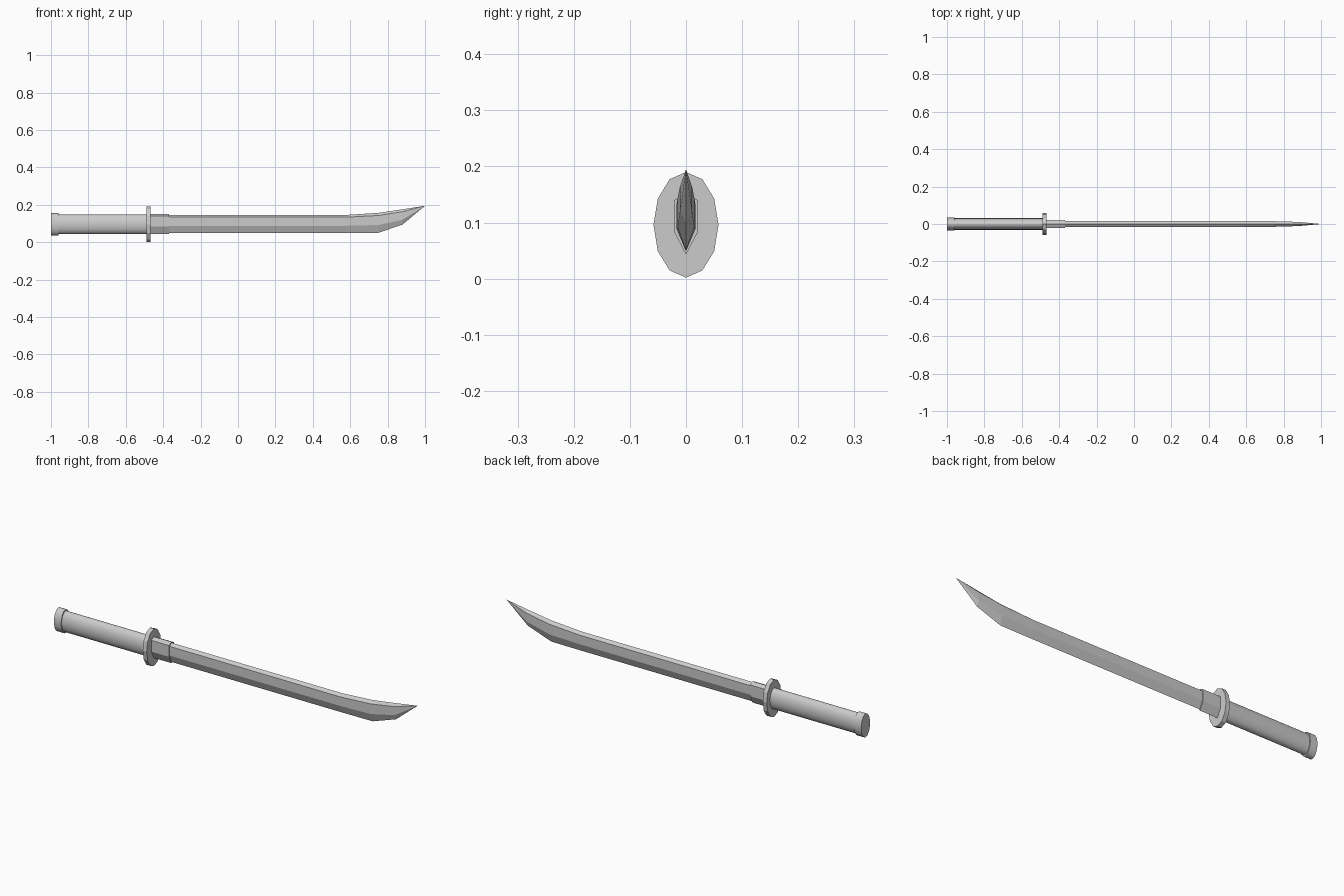
import bpy, bmesh, math

if "Cube" in bpy.data.objects:
    bpy.data.objects.remove(bpy.data.objects["Cube"])

ZC = 0.096  # height of the sword's long axis


def make_object(name, bm, smooth=False):
    bmesh.ops.recalc_face_normals(bm, faces=bm.faces)
    mesh = bpy.data.meshes.new(name)
    bm.to_mesh(mesh)
    bm.free()
    ob = bpy.data.objects.new(name, mesh)
    bpy.context.collection.objects.link(ob)
    if smooth:
        bpy.context.view_layer.objects.active = ob
        ob.select_set(True)
        bpy.ops.object.shade_smooth_by_angle(angle=math.radians(35))
        ob.select_set(False)
    return ob


def loft(name, rings, tip=None, smooth=False):
    """Skin rings of equal length; end in a point if tip is given."""
    bm = bmesh.new()
    vr = [[bm.verts.new(p) for p in r] for r in rings]
    n = len(vr[0])
    for a, b in zip(vr, vr[1:]):
        for i in range(n):
            j = (i + 1) % n
            bm.faces.new((a[i], a[j], b[j], b[i]))
    bm.faces.new(vr[0])
    if tip:
        t = bm.verts.new(tip)
        for i in range(n):
            bm.faces.new((vr[-1][i], vr[-1][(i + 1) % n], t))
    else:
        bm.faces.new(vr[-1])
    return make_object(name, bm, smooth)


def oval(x, ry, rz, n):
    return [(x, ry * math.sin(2 * math.pi * i / n),
             ZC + rz * math.cos(2 * math.pi * i / n)) for i in range(n)]


def blade_section(x, edge, ridge, shoulder, spine, w):
    return [(x, 0, edge), (x, w, ridge), (x, w, shoulder),
            (x, 0, spine), (x, -w, shoulder), (x, -w, ridge)]


# Grip and pommel cap
loft("grip", [oval(-0.97, 0.031, 0.052, 32), oval(-0.48, 0.031, 0.052, 32)], smooth=True)
loft("pommel_cap", [oval(-1.0, 0.035, 0.059, 32), oval(-0.96, 0.035, 0.059, 32)], smooth=True)

# Twelve-sided hand guard
loft("guard", [oval(-0.49, 0.058, 0.094, 12), oval(-0.468, 0.058, 0.094, 12)])

# Collar that grips the blade root
loft("blade_collar", [blade_section(x, 0.043, 0.083, 0.14, 0.15, 0.021)
                      for x in (-0.475, -0.37)])

# Blade: x, cutting edge, ridge, shoulder, spine, half thickness
stations = [(-0.40, 0.049, 0.088, 0.134, 0.146, 0.0165),
            (0.58, 0.049, 0.088, 0.134, 0.146, 0.0165),
            (0.75, 0.050, 0.092, 0.143, 0.157, 0.0150),
            (0.88, 0.095, 0.120, 0.163, 0.176, 0.0110)]
loft("blade", [blade_section(*s) for s in stations], tip=(1.0, 0, 0.195))
